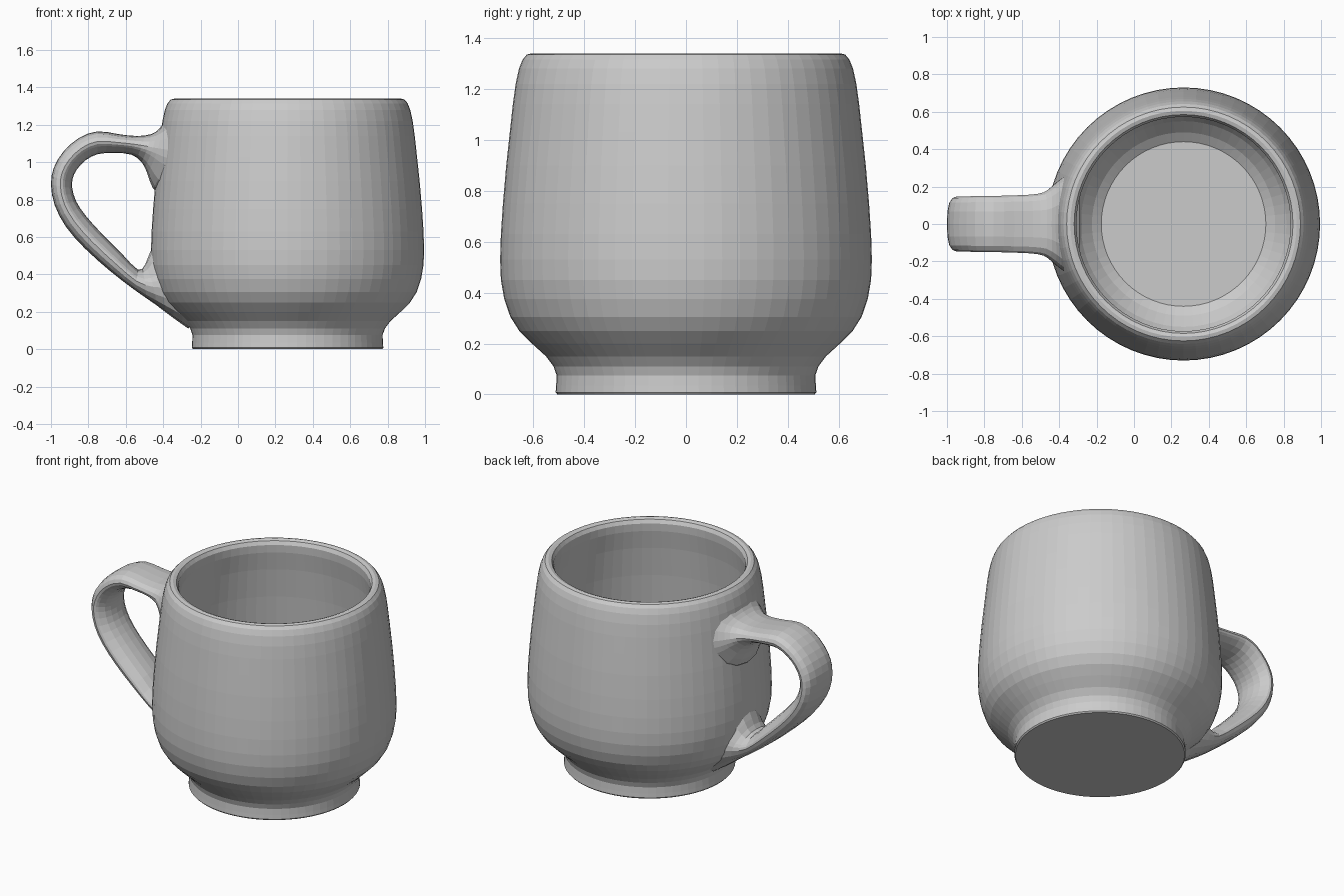
import bpy, bmesh, math

CX = 0.265      # axis of the cup body
SEG = 64

clay = bpy.data.materials.new("light grey glaze")
clay.diffuse_color = (0.6, 0.6, 0.6, 1)


def finish(name, bm):
    bmesh.ops.recalc_face_normals(bm, faces=bm.faces)
    mesh = bpy.data.meshes.new(name)
    bm.to_mesh(mesh)
    bm.free()
    mesh.materials.append(clay)
    obj = bpy.data.objects.new(name, mesh)
    bpy.context.collection.objects.link(obj)
    return obj


def skin(bm, rings):
    """Bridge closed rings of points and cap both ends."""
    loops = [[bm.verts.new(p) for p in ring] for ring in rings]
    n = len(loops[0])
    for a, b in zip(loops, loops[1:]):
        for i in range(n):
            j = (i + 1) % n
            bm.faces.new((a[i], a[j], b[j], b[i]))
    bm.faces.new(loops[0])
    bm.faces.new(loops[-1])


def smooth_rows(rows, steps):
    """Catmull-Rom interpolation between rows of numbers."""
    out = []
    for i in range(len(rows) - 1):
        p0, p1 = rows[max(i - 1, 0)], rows[i]
        p2, p3 = rows[i + 1], rows[min(i + 2, len(rows) - 1)]
        for s in range(steps):
            t = s / steps
            out.append([b + 0.5 * t * (c - a + t * (2*a - 5*b + 4*c - d + t * (3*(b - c) + d - a)))
                        for a, b, c, d in zip(p0, p1, p2, p3)])
    out.append(rows[-1])
    return out


# Cup body: (radius, height) from the foot, over the rim, to the inner floor
profile = [
    (0.505, 0.0), (0.512, 0.008), (0.510, 0.035), (0.508, 0.075), (0.520, 0.11),
    (0.550, 0.15), (0.605, 0.20), (0.655, 0.25), (0.690, 0.305), (0.714, 0.375),
    (0.727, 0.45), (0.730, 0.53), (0.727, 0.63), (0.719, 0.75), (0.706, 0.90),
    (0.692, 1.03), (0.680, 1.14), (0.669, 1.22), (0.656, 1.28), (0.642, 1.315),
    (0.625, 1.335), (0.605, 1.34), (0.585, 1.333), (0.573, 1.31), (0.575, 1.26),
    (0.595, 1.14), (0.618, 0.95), (0.636, 0.75), (0.645, 0.55), (0.635, 0.42),
    (0.605, 0.32), (0.550, 0.23), (0.490, 0.165), (0.440, 0.13),
]
bm = bmesh.new()
skin(bm, [[(CX + r * math.cos(2 * math.pi * k / SEG), r * math.sin(2 * math.pi * k / SEG), z)
           for k in range(SEG)] for r, z in profile])
finish("cup_body", bm)

# Handle: outer x, outer z, inner x, inner z, half width, wrap around the body
rows = [
    (-0.335, 1.28, -0.400, 0.82, 0.31, 1.0),
    (-0.385, 1.23, -0.455, 0.86, 0.26, 1.0),
    (-0.420, 1.18, -0.485, 0.94, 0.21, 0.7),
    (-0.465, 1.15, -0.515, 1.00, 0.17, 0.3),
    (-0.540, 1.14, -0.570, 1.04, 0.157, 0.0),
    (-0.640, 1.15, -0.660, 1.05, 0.153, 0.0),
    (-0.750, 1.165, -0.750, 1.043, 0.15, 0.0),
    (-0.850, 1.13, -0.815, 1.01, 0.15, 0.0),
    (-0.935, 1.055, -0.862, 0.96, 0.147, 0.0),
    (-0.985, 0.97, -0.884, 0.91, 0.147, 0.0),
    (-1.000, 0.88, -0.886, 0.86, 0.147, 0.0),
    (-0.980, 0.77, -0.865, 0.79, 0.147, 0.0),
    (-0.920, 0.655, -0.815, 0.715, 0.147, 0.0),
    (-0.820, 0.54, -0.730, 0.62, 0.147, 0.0),
    (-0.680, 0.415, -0.620, 0.51, 0.147, 0.0),
    (-0.550, 0.315, -0.535, 0.425, 0.15, 0.1),
    (-0.440, 0.238, -0.495, 0.455, 0.17, 0.6),
    (-0.350, 0.170, -0.465, 0.53, 0.19, 1.0),
    (-0.265, 0.110, -0.415, 0.56, 0.20, 1.0),
]
# Half cross-section (side, inner-to-outer), mirrored to a closed loop
half = [(0.0, 0.0), (0.35, 0.03), (0.65, 0.13), (0.90, 0.34), (0.97, 0.44),
        (1.0, 0.56), (0.94, 0.74), (0.78, 0.89), (0.45, 0.98), (0.0, 1.0)]
section = half + [(-s, t) for s, t in reversed(half[1:-1])]

rings = []
for ox, oz, ix, iz, w, wrap in smooth_rows(rows, 2):
    ring = []
    for s, t in section:
        x, y, z = ix + (ox - ix) * t, s * w, iz + (oz - iz) * t
        r = CX - x
        x += wrap * (r - math.sqrt(r * r - y * y))
        ring.append((x, y, z))
    rings.append(ring)
bm = bmesh.new()
skin(bm, rings)
finish("handle", bm)
